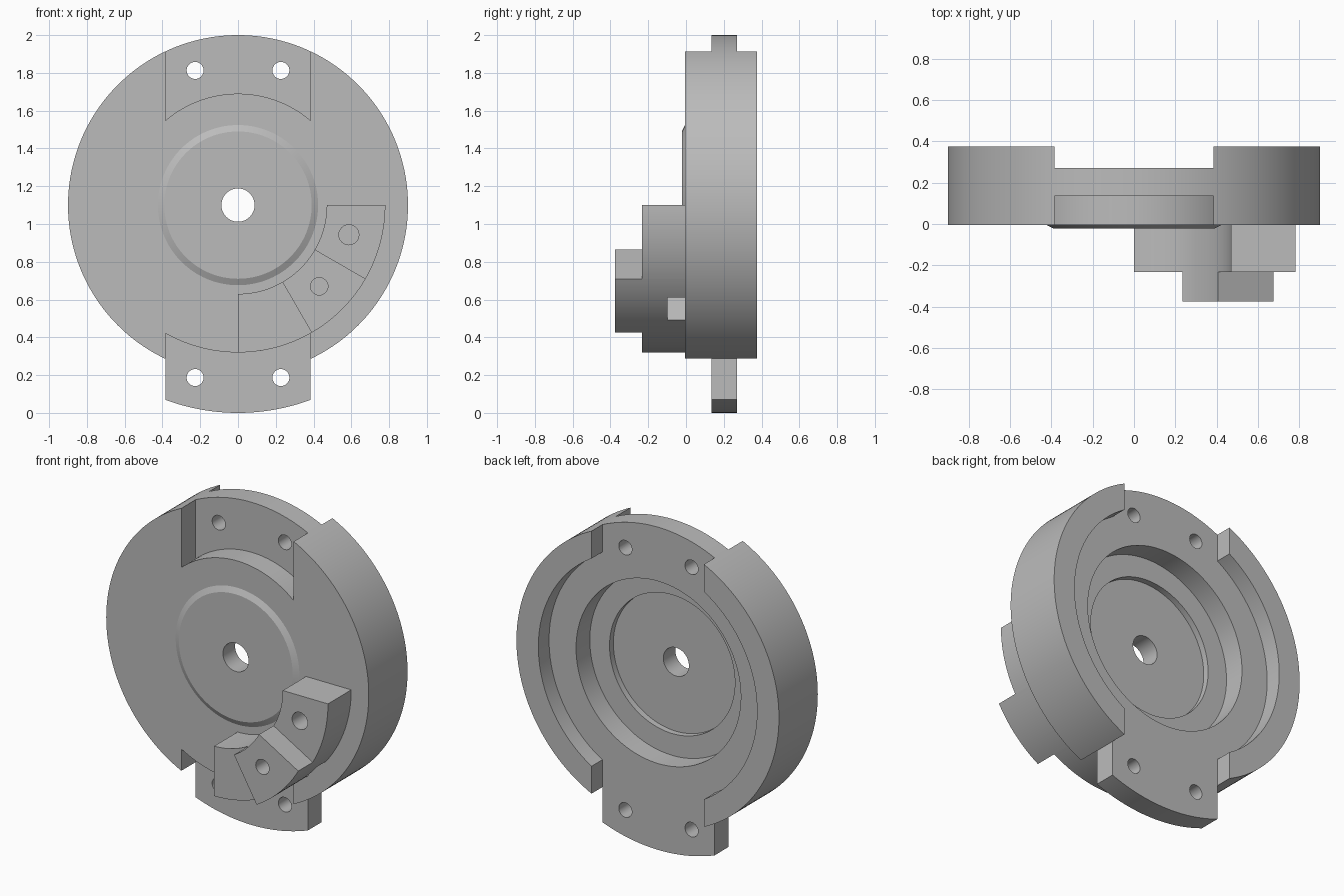
import bpy, bmesh
from math import sin, cos, asin, radians, pi

cube = bpy.data.objects.get("Cube")
if cube:
    bpy.data.objects.remove(cube)

AXIS_Z = 1.1                        # height of the disc axis
FRONT, BACK = -0.005, 0.375         # disc faces
WEB_FRONT, WEB_BACK = 0.135, 0.27   # mounting web faces
HALF = 0.385                        # half width of the notches

grey = bpy.data.materials.new("plain grey")
grey.use_nodes = True
colour = (0.5, 0.5, 0.5, 1)
grey.diffuse_color = colour
grey.node_tree.nodes["Principled BSDF"].inputs["Base Color"].default_value = colour


def arc(r, a0, a1, n=48):
    """Points on a circle about the disc axis, angles in radians."""
    return [(r * cos(a0 + (a1 - a0) * i / n), AXIS_Z + r * sin(a0 + (a1 - a0) * i / n))
            for i in range(n + 1)]


def circle(r, x=0.0, z=AXIS_Z, n=128):
    return [(x + r * cos(2 * pi * i / n), z + r * sin(2 * pi * i / n)) for i in range(n)]


def prism(name, outline, y0, y1, end_outline=None):
    """Solid between an outline at y0 and the same (or another) outline at y1."""
    bm = bmesh.new()
    a = [bm.verts.new((x, y0, z)) for x, z in outline]
    b = [bm.verts.new((x, y1, z)) for x, z in (end_outline or outline)]
    bm.faces.new(a)
    bm.faces.new(b[::-1])
    for i in range(len(a)):
        j = (i + 1) % len(a)
        bm.faces.new((a[j], a[i], b[i], b[j]))
    bmesh.ops.recalc_face_normals(bm, faces=bm.faces)
    mesh = bpy.data.meshes.new(name)
    bm.to_mesh(mesh)
    bm.free()
    mesh.materials.append(grey)
    ob = bpy.data.objects.new(name, mesh)
    bpy.context.collection.objects.link(ob)
    return ob


def select(ob):
    bpy.ops.object.select_all(action='DESELECT')
    ob.select_set(True)
    bpy.context.view_layer.objects.active = ob


def cut(ob, outline, y0, y1):
    """Subtract a prism from an object."""
    cutter = prism("cutter", outline, y0, y1)
    cutter.hide_render = True
    select(ob)
    mod = ob.modifiers.new("cut", 'BOOLEAN')
    mod.operation, mod.solver, mod.object = 'DIFFERENCE', 'EXACT', cutter
    bpy.ops.object.modifier_apply(modifier=mod.name)
    bpy.data.objects.remove(cutter)


def notch(r, side):
    """Outline outside radius r within the notch width; side 1 is top, -1 bottom."""
    t = asin(HALF / r)
    mid = side * pi / 2
    far = AXIS_Z + side * 1.3
    pts = arc(r, mid - t, mid + t)
    return pts + [(pts[-1][0], far), (pts[0][0], far)]


# Main disc with stepped pocket in the back
disc = prism("main_disc", circle(0.9, n=192), FRONT, BACK)
for radius, floor in ((0.75, WEB_BACK), (0.565, WEB_FRONT), (0.43, 0.097)):
    cut(disc, circle(radius), floor, 0.5)

# Front notches, and the slot across the back
cut(disc, notch(0.59, 1), -0.2, WEB_FRONT)
cut(disc, notch(0.78, -1), -0.2, WEB_FRONT)
for side in (1, -1):
    cut(disc, notch(0.7, side), WEB_BACK, 0.5)

# Lower mounting tab
t_out, t_in = asin(HALF / 1.1), asin(HALF / 0.89)
tab = prism("lower_tab",
            arc(1.1, -pi / 2 - t_out, -pi / 2 + t_out)
            + arc(0.89, -pi / 2 + t_in, -pi / 2 - t_in),
            WEB_FRONT, WEB_BACK)

# Shallow raised boss on the front
boss = prism("front_boss", circle(0.43), FRONT + 0.003, -0.022, circle(0.39))

# Axle hole and bolt holes
for part in (disc, boss):
    cut(part, circle(0.088, n=48), -0.5, 0.5)
for x in (-0.227, 0.227):
    cut(disc, circle(0.045, x, 1.813, 32), -0.5, 0.5)
    for part in (disc, tab):
        cut(part, circle(0.045, x, 0.187, 32), -0.5, 0.5)


# Curved block on the front in three steps
def sector(name, a0, a1, y):
    a0, a1 = radians(a0), radians(a1)
    return prism(name, arc(0.47, a0, a1, 20) + arc(0.78, a1, a0, 20), y, FRONT)


upper = sector("upper_block", -30, 0, -0.233)
middle = sector("middle_block", -60, -30, -0.375)
lower = sector("lower_block", -90, -60, -0.233)

# Nut slot and screw holes in the block
c = cos(pi / 4)
slot = [(c * (r + w), AXIS_Z - c * (r - w))
        for r, w in ((0.52, -0.085), (0.9, -0.085), (0.9, 0.085), (0.52, 0.085))]
cut(middle, slot, -0.097, 0.1)
cut(middle, circle(0.046, 0.43, 0.67, 32), -0.5, 0.1)
cut(upper, circle(0.053, 0.587, 0.943, 32), -0.5, 0.1)

for part in (disc, tab, boss, upper, middle, lower):
    select(part)
    bpy.ops.object.shade_smooth_by_angle(angle=radians(15))
